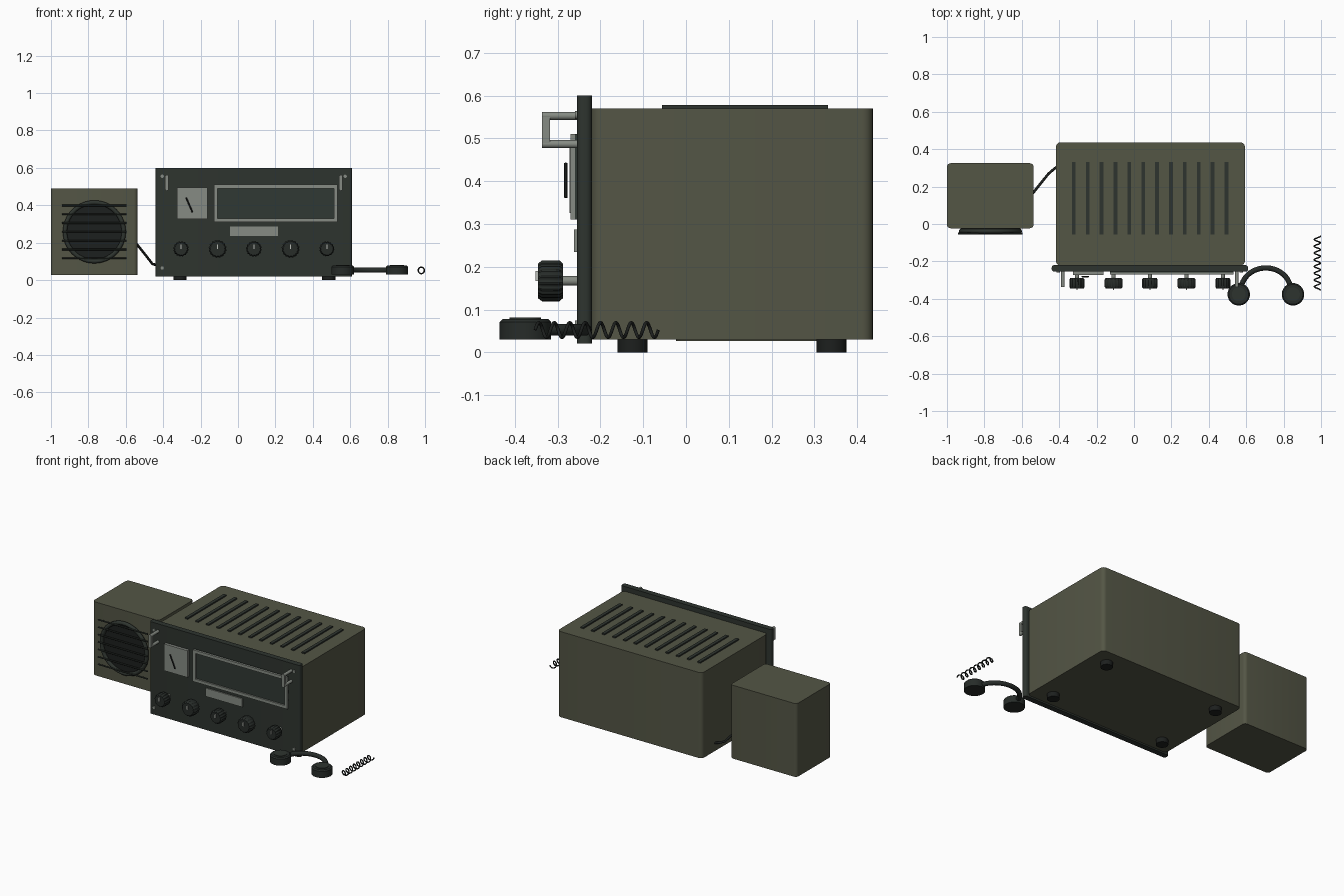
import bpy, bmesh, math
from mathutils import Matrix, Vector

if "Cube" in bpy.data.objects:
    bpy.data.objects.remove(bpy.data.objects["Cube"])


def mat(name, r, g, b):
    m = bpy.data.materials.new(name)
    m.diffuse_color = (r, g, b, 1)
    m.use_nodes = True
    m.node_tree.nodes["Principled BSDF"].inputs["Base Color"].default_value = m.diffuse_color
    return m


OLIVE = mat("olive paint", 0.088, 0.092, 0.060)
PANEL = mat("dark green panel", 0.027, 0.034, 0.028)
METAL = mat("dull aluminium", 0.24, 0.26, 0.23)
BLACK = mat("black rubber", 0.012, 0.014, 0.013)
KNOB = mat("dark plastic", 0.020, 0.025, 0.022)
WHITE = mat("pale marking", 0.50, 0.52, 0.48)
GLASS = mat("dial glass", 0.030, 0.040, 0.033)


def finish(bm, name, m, smooth=True):
    bmesh.ops.recalc_face_normals(bm, faces=bm.faces)
    me = bpy.data.meshes.new(name)
    bm.to_mesh(me)
    bm.free()
    me.materials.append(m)
    ob = bpy.data.objects.new(name, me)
    bpy.context.collection.objects.link(ob)
    if smooth:
        bpy.ops.object.select_all(action='DESELECT')
        ob.select_set(True)
        bpy.context.view_layer.objects.active = ob
        bpy.ops.object.shade_smooth_by_angle(angle=math.radians(35))
    return ob


def box(name, lo, hi, m, round_r=0):
    """Box from corner to corner, optionally with rounded upright edges."""
    lo, hi = Vector(lo), Vector(hi)
    bm = bmesh.new()
    bmesh.ops.create_cube(bm, size=1, matrix=Matrix.Translation((lo + hi) / 2) @ Matrix.Diagonal((*(hi - lo), 1)))
    if round_r:
        up = [e for e in bm.edges if abs(e.verts[0].co.z - e.verts[1].co.z) > 1e-4]
        bmesh.ops.bevel(bm, geom=up, offset=round_r, segments=5, profile=0.5, affect='EDGES')
    return finish(bm, name, m, bool(round_r))


def rod(name, a, b, r, m, n=20):
    """Cylinder between two points."""
    a, b = Vector(a), Vector(b)
    rot = (b - a).to_track_quat('Z', 'Y').to_matrix().to_4x4()
    bm = bmesh.new()
    bmesh.ops.create_cone(bm, cap_ends=True, segments=n, radius1=r, radius2=r, depth=(b - a).length,
                          matrix=Matrix.Translation((a + b) / 2) @ rot)
    return finish(bm, name, m)


def stack(name, rings, place, m, n=40, flute=0.0):
    """Lathe of (radius, height) rings about local z; flute pulls in alternate side pairs."""
    bm = bmesh.new()
    loops = []
    for r, h in rings:
        loop = []
        for i in range(n):
            t = 2 * math.pi * i / n
            k = r * (1 - flute * (i % 4 < 2))
            loop.append(bm.verts.new(place @ Vector((k * math.cos(t), k * math.sin(t), h))))
        loops.append(loop)
    for p, q in zip(loops, loops[1:]):
        for i in range(n):
            bm.faces.new((p[i], p[(i + 1) % n], q[(i + 1) % n], q[i]))
    bm.faces.new(loops[0])
    bm.faces.new(loops[-1])
    return finish(bm, name, m)


def tube(name, pts, r, m, cyclic=False):
    cu = bpy.data.curves.new(name, 'CURVE')
    cu.dimensions = '3D'
    cu.bevel_depth = r
    cu.bevel_resolution = 3
    cu.use_fill_caps = True
    sp = cu.splines.new('POLY')
    sp.points.add(len(pts) - 1)
    for p, c in zip(sp.points, pts):
        p.co = (*c, 1)
    sp.use_cyclic_u = cyclic
    cu.materials.append(m)
    ob = bpy.data.objects.new(name, cu)
    bpy.context.collection.objects.link(ob)
    return ob


FORWARD = Matrix.Rotation(math.pi / 2, 4, 'X')  # local z -> -y

# Cabinet and front panel
box("cabinet", (-0.417, -0.222, 0.03), (0.593, 0.437, 0.57), OLIVE, 0.025)
box("front_panel", (-0.44, -0.255, 0.02), (0.61, -0.22, 0.60), PANEL, 0.014)

# Top vent slots
for i in range(12):
    x = -0.322 + i * 0.0742
    box("vent_slot", (x - 0.01, -0.056, 0.569), (x + 0.01, 0.332, 0.578), PANEL)

# Feet
for x in (-0.31, 0.485):
    for y in (-0.125, 0.34):
        rod("foot", (x, y, 0), (x, y, 0.035), 0.035, BLACK, 28)

# Signal meter with needle
box("meter_face", (-0.326, -0.273, 0.326), (-0.162, -0.25, 0.495), METAL)
rod("meter_needle", (-0.278, -0.281, 0.442), (-0.243, -0.281, 0.362), 0.004, BLACK, 8)

# Dial window and its frame
X0, X1, Z0, Z1, W = -0.128, 0.533, 0.31, 0.51, 0.019
box("dial_glass", (X0, -0.26, Z0), (X1, -0.252, Z1), GLASS)
for lo, hi in (((X0, Z0), (X1, Z0 + W)), ((X0, Z1 - W), (X1, Z1)),
               ((X0, Z0 + W), (X0 + W, Z1 - W)), ((X1 - W, Z0 + W), (X1, Z1 - W))):
    box("dial_frame", (lo[0], -0.27, lo[1]), (hi[0], -0.25, hi[1]), METAL)

# Blank rating plate
box("plain_plate", (-0.043, -0.262, 0.235), (0.213, -0.252, 0.287), METAL)

# Knobs with shaft and pointer
for x, r in ((-0.305, 0.041), (-0.109, 0.048), (0.085, 0.042), (0.281, 0.048), (0.475, 0.040)):
    place = Matrix.Translation((x, 0, 0.167)) @ FORWARD
    stack("knob", [(r * 0.85, 0.288), (r, 0.296), (r, 0.337), (r * 0.85, 0.346)], place, KNOB, 64, 0.07)
    rod("knob_shaft", (x, -0.25, 0.167), (x, -0.29, 0.167), 0.011, METAL)
    box("knob_pointer", (x - 0.003, -0.352, 0.167), (x + 0.003, -0.344, 0.19), WHITE)

# Handles and corner screws
for x in (-0.38, 0.55):
    box("handle_grip", (x - 0.009, -0.337, 0.487), (x + 0.009, -0.318, 0.553), METAL)
    for z in (0.487, 0.553):
        rod("handle_post", (x, -0.337, z), (x, -0.25, z), 0.0095, METAL, 16)
for x in (-0.405, 0.573):
    for z in (0.065, 0.555):
        rod("panel_screw", (x, -0.25, z), (x, -0.26, z), 0.009, METAL, 14)

# Loudspeaker box and grille
SX, SZ = -0.768, 0.258
box("speaker_box", (-1.0, -0.023, 0.026), (-0.537, 0.325, 0.489), OLIVE, 0.02)
rod("speaker_cone", (SX, -0.015, SZ), (SX, -0.033, SZ), 0.16, BLACK, 48)
tube("speaker_ring", [(SX + 0.157 * math.cos(a), -0.038, SZ + 0.157 * math.sin(a))
                      for a in (2 * math.pi * i / 64 for i in range(64))], 0.012, PANEL, True)
for i in range(7):
    z = SZ + (i - 3) * 0.047
    rod("grille_bar", (SX - 0.173, -0.051, z), (SX + 0.173, -0.051, z), 0.0045, PANEL, 10)

# Speaker lead
tube("speaker_lead", [(-0.56, 0.14, 0.215), (-0.535, 0.172, 0.185), (-0.495, 0.222, 0.135),
                      (-0.458, 0.268, 0.087), (-0.435, 0.288, 0.08), (-0.405, 0.312, 0.08)], 0.007, BLACK)

# Headphones
for x in (0.56, 0.85):
    place = Matrix.Translation((x, -0.376, 0))
    stack("ear_cup", [(0.06, 0.03), (0.06, 0.071), (0.053, 0.078)], place, KNOB, 40)
    stack("ear_pad", [(0.037, 0.07), (0.037, 0.081)], place, PANEL, 32)
tube("headband", [(0.705 - 0.132 * math.cos(a), -0.352 + 0.117 * math.sin(a), 0.053)
                  for a in (math.pi * i / 32 for i in range(33))], 0.014, KNOB)

# Coiled cord
TURNS = 8
tube("coiled_cord", [(0.98 + 0.0162 * math.cos(a), -0.353 + 0.288 * a / (2 * math.pi * TURNS),
                      0.052 + 0.0175 * math.sin(a))
                     for a in (2 * math.pi * i / 20 for i in range(TURNS * 20 + 1))], 0.0038, BLACK)
